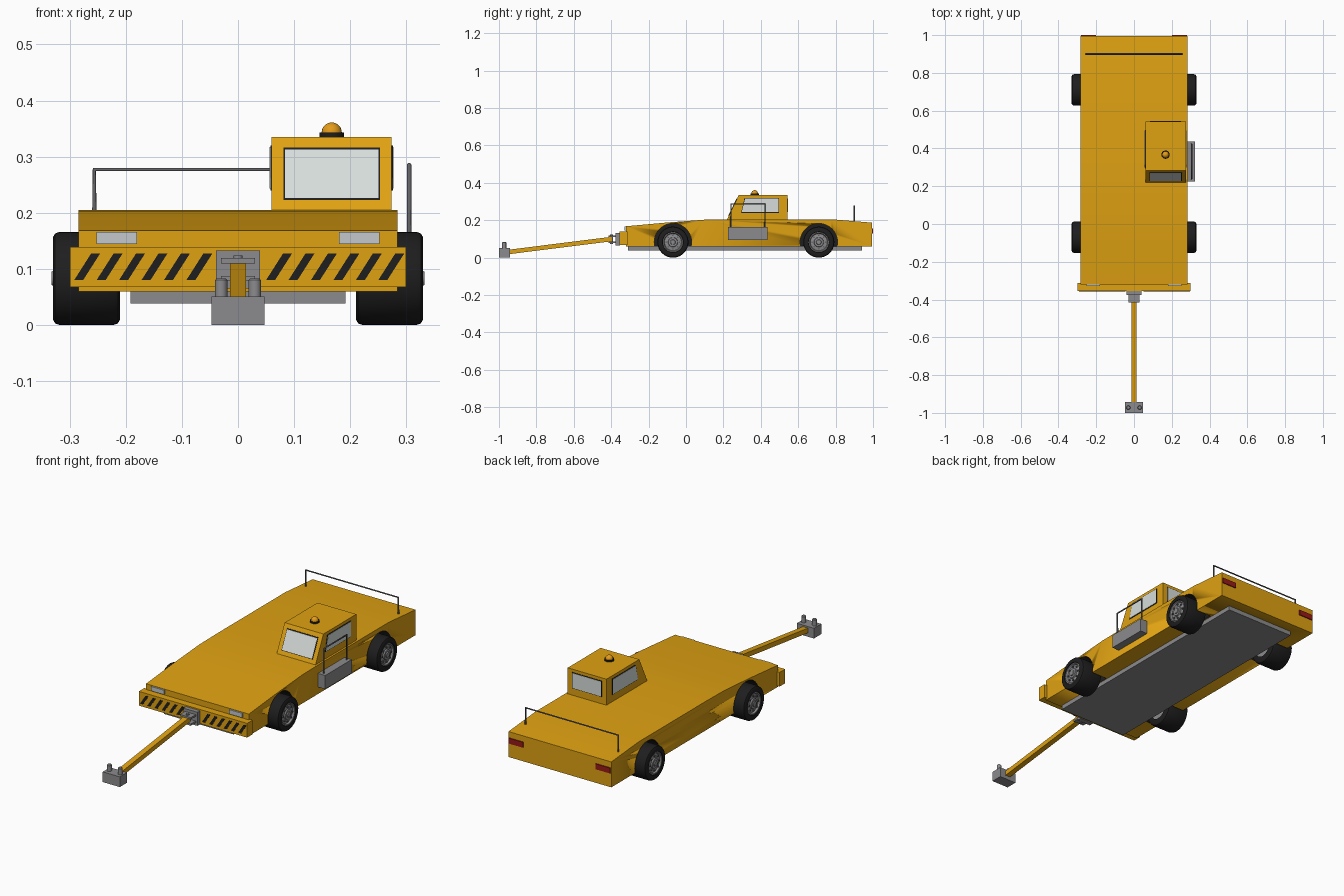
import bpy, bmesh, math
from mathutils import Vector, Matrix

if "Cube" in bpy.data.objects:
    bpy.data.objects.remove(bpy.data.objects["Cube"])


def material(name, r, g, b):
    m = bpy.data.materials.new(name)
    m.diffuse_color = (r, g, b, 1)
    m.use_nodes = True
    m.node_tree.nodes["Principled BSDF"].inputs["Base Color"].default_value = m.diffuse_color
    return m


YELLOW = material("yellow paint", 0.74, 0.36, 0.006)
BLACK = material("black rubber", 0.013, 0.013, 0.014)
GREY = material("grey steel", 0.26, 0.26, 0.27)
RAIL = material("rail steel", 0.12, 0.12, 0.13)
GLASS = material("pale glass", 0.68, 0.73, 0.71)
LAMP = material("headlight", 0.55, 0.58, 0.6)
RED = material("red lamp", 0.32, 0.01, 0.01)
AMBER = material("amber beacon", 0.78, 0.33, 0.01)


def finish(name, bm, mat, smooth=False):
    bmesh.ops.recalc_face_normals(bm, faces=bm.faces)
    me = bpy.data.meshes.new(name)
    bm.to_mesh(me)
    bm.free()
    me.materials.append(mat)
    ob = bpy.data.objects.new(name, me)
    bpy.context.collection.objects.link(ob)
    if smooth:
        bpy.ops.object.select_all(action='DESELECT')
        ob.select_set(True)
        bpy.context.view_layer.objects.active = ob
        bpy.ops.object.shade_smooth_by_angle(angle=math.radians(35))
    return ob


def prism(name, pts, a, b, mat, axis=0, smooth=False):
    """Profile (y,z) pushed along x when axis is 0, profile (x,z) pushed along y when axis is 1."""
    bm = bmesh.new()

    def at(p, d):
        return (d, p[0], p[1]) if axis == 0 else (p[0], d, p[1])
    r0 = [bm.verts.new(at(p, a)) for p in pts]
    r1 = [bm.verts.new(at(p, b)) for p in pts]
    bm.faces.new(r0)
    bm.faces.new(r1[::-1])
    for i in range(len(pts)):
        j = (i + 1) % len(pts)
        bm.faces.new((r0[i], r0[j], r1[j], r1[i]))
    return finish(name, bm, mat, smooth)


def box(name, x0, x1, y0, y1, z0, z1, mat):
    return prism(name, [(y0, z0), (y1, z0), (y1, z1), (y0, z1)], x0, x1, mat)


def lathe(name, prof, loc, mat, axis='X', n=40):
    """Spin a profile of (distance along axis, radius) around the axis."""
    bm = bmesh.new()
    vs = [bm.verts.new((r, 0, d)) for d, r in prof]
    es = [bm.edges.new(p) for p in zip(vs, vs[1:])]
    bmesh.ops.spin(bm, geom=vs + es, cent=(0, 0, 0), axis=(0, 0, 1), angle=2 * math.pi, steps=n)
    bmesh.ops.remove_doubles(bm, verts=bm.verts, dist=1e-5)
    if axis == 'X':
        bm.transform(Matrix.Rotation(math.pi / 2, 4, 'Y'))
    bm.transform(Matrix.Translation(loc))
    return finish(name, bm, mat, True)


def tube(name, pts, r, mat):
    cu = bpy.data.curves.new(name, 'CURVE')
    cu.dimensions = '3D'
    cu.bevel_depth = r
    cu.bevel_resolution = 2
    cu.use_fill_caps = True
    sp = cu.splines.new('POLY')
    sp.points.add(len(pts) - 1)
    for p, c in zip(sp.points, pts):
        p.co = (*c, 1)
    cu.materials.append(mat)
    ob = bpy.data.objects.new(name, cu)
    bpy.context.collection.objects.link(ob)


# body with sloping nose and tail, wheel wells cut out
body = prism("body", [(-.32, .06), (-.32, .168), (-.1, .188), (.1, .203), (.25, .205), (.78, .205),
                      (.995, .187), (.995, .06)], -.284, .284, YELLOW, smooth=True)
body.data.materials.append(BLACK)
WR = .083
for s in (-1, 1):
    for wy, end in ((-.07, "front"), (.71, "rear")):
        label = end + ("_right" if s > 0 else "_left")
        cut = lathe("well_cutter_" + label, [(-.08, 0), (-.08, .1), (.08, .1), (.08, 0)],
                    (s * .275, wy, WR), BLACK)
        cut.hide_render = True
        cut.hide_set(True)
        mod = body.modifiers.new("well", 'BOOLEAN')
        mod.object = cut
        mod.operation = 'DIFFERENCE'
        mod.solver = 'EXACT'
        mod.material_mode = 'TRANSFER'
        # tyre, hub, cap and bolts
        prof = [(.21, .05), (.21, .073), (.214, .08), (.222, WR), (.318, WR), (.326, .08),
                (.33, .073), (.33, .056), (.322, .052)]
        lathe("tyre_" + label, [(s * d, r) for d, r in prof], (0, wy, WR), BLACK)
        hub = [(.215, 0), (.215, .051), (.327, .054), (.327, .049), (.319, .045), (.322, .026),
               (.328, .024), (.328, .014), (.332, .012), (.332, 0)]
        lathe("hub_" + label, [(s * d, r) for d, r in hub], (0, wy, WR), GREY)
        for k in range(8):
            a = k * math.pi / 4
            lathe(f"wheel_bolt_{label}_{k}", [(s * .316, 0), (s * .316, .0045), (s * .326, .0045), (s * .326, 0)],
                  (0, wy + .036 * math.cos(a), WR + .036 * math.sin(a)), RAIL, n=8)

# underside plate
box("chassis_plate", -.192, .192, -.31, .94, .038, .062, GREY)

# bumper with diagonal warning stripes
box("bumper", -.299, .299, -.355, -.312, .068, .139, YELLOW)
for s in (-1, 1):
    for k in range(6):
        x = .05 + k * .04 if s > 0 else -.292 + k * .04
        prism(f"warning_stripe_{s}_{k}", [(x, .08), (x + .016, .08), (x + .046, .127), (x + .03, .127)],
              -.3565, -.354, BLACK, axis=1)

# lamps
for s in (-1, 1):
    a, b = sorted((s * .18, s * .252))
    box("headlight", a, b, -.328, -.315, .144, .166, LAMP)
    a, b = sorted((s * .2, s * .28))
    box("tail_light", a, b, .99, 1.0, .13, .157, RED)

# cab
SL = .48  # windscreen lean


def slope(z):
    return .22 + (z - .205) * SL


prism("cab", [(slope(.19), .19), (slope(.335), .335), (.542, .335), (.542, .19)], .06, .274, YELLOW)
for part, mat, g, t in (("frame", BLACK, .003, .002), ("glass", GLASS, 0, .0035)):
    lo, hi = .226 - g, .313 + g
    prism("windscreen_" + part, [(slope(lo) - t, lo), (slope(hi) - t, hi), (slope(hi) + .003, hi),
                                 (slope(lo) + .003, lo)], .084 - g, .25 + g, mat)
    lo, hi = .243 - g, .317 + g
    side = [(.298 - g, lo), (.316 - g, hi), (.495 + g, hi), (.495 + g, lo)]
    prism("right_window_" + part, side, .272, .274 + t, mat)
    prism("left_window_" + part, side, .06 - t, .062, mat)
    box("rear_window_" + part, .088 - g, .246 + g, .54, .542 + t, lo, hi, mat)

# beacon
lathe("beacon_base", [(.333, 0), (.333, .022), (.343, .022), (.343, 0)], (.167, .367, 0), BLACK, 'Z', 24)
lathe("beacon_dome", [(.342, .018)] + [(.343 + .018 * math.sin(a * math.pi / 12), .018 * math.cos(a * math.pi / 12))
                                       for a in range(6)] + [(.361, 0)], (.167, .367, 0), AMBER, 'Z', 24)

# boarding step and its grab rail
box("boarding_step", .28, .324, .225, .436, .095, .163, GREY)
tube("grab_rail", [(.305, .24, .15), (.305, .24, .286), (.305, .422, .286), (.305, .422, .15)], .004, RAIL)

# rear deck rail
tube("rear_rail", [(-.256, .9, .19), (-.256, .9, .277), (.256, .9, .277), (.256, .9, .19)], .004, RAIL)

# hitch
box("hitch_plate", -.039, .039, -.376, -.353, .065, .133, GREY)
for z in (.078, .11):
    box("hitch_jaw", -.03, .03, -.415, -.37, z, z + .009, GREY)
lathe("hitch_pin", [(.074, 0), (.074, .008), (.124, .008), (.124, 0)], (0, -.398, 0), GREY, 'Z', 16)

# tow bar with its head block and pins
prism("tow_bar", [(-.395, .088), (-.395, .112), (-.96, .041), (-.96, .017)], -.014, .014, YELLOW)
box("tow_head", -.047, .047, -1.0, -.942, 0, .051, GREY)
for s in (-1, 1):
    lathe("tow_head_pin", [(.045, 0), (.045, .011), (.08, .011), (.083, .008), (.083, 0)],
          (s * .03, -.972, 0), GREY, 'Z', 20)
